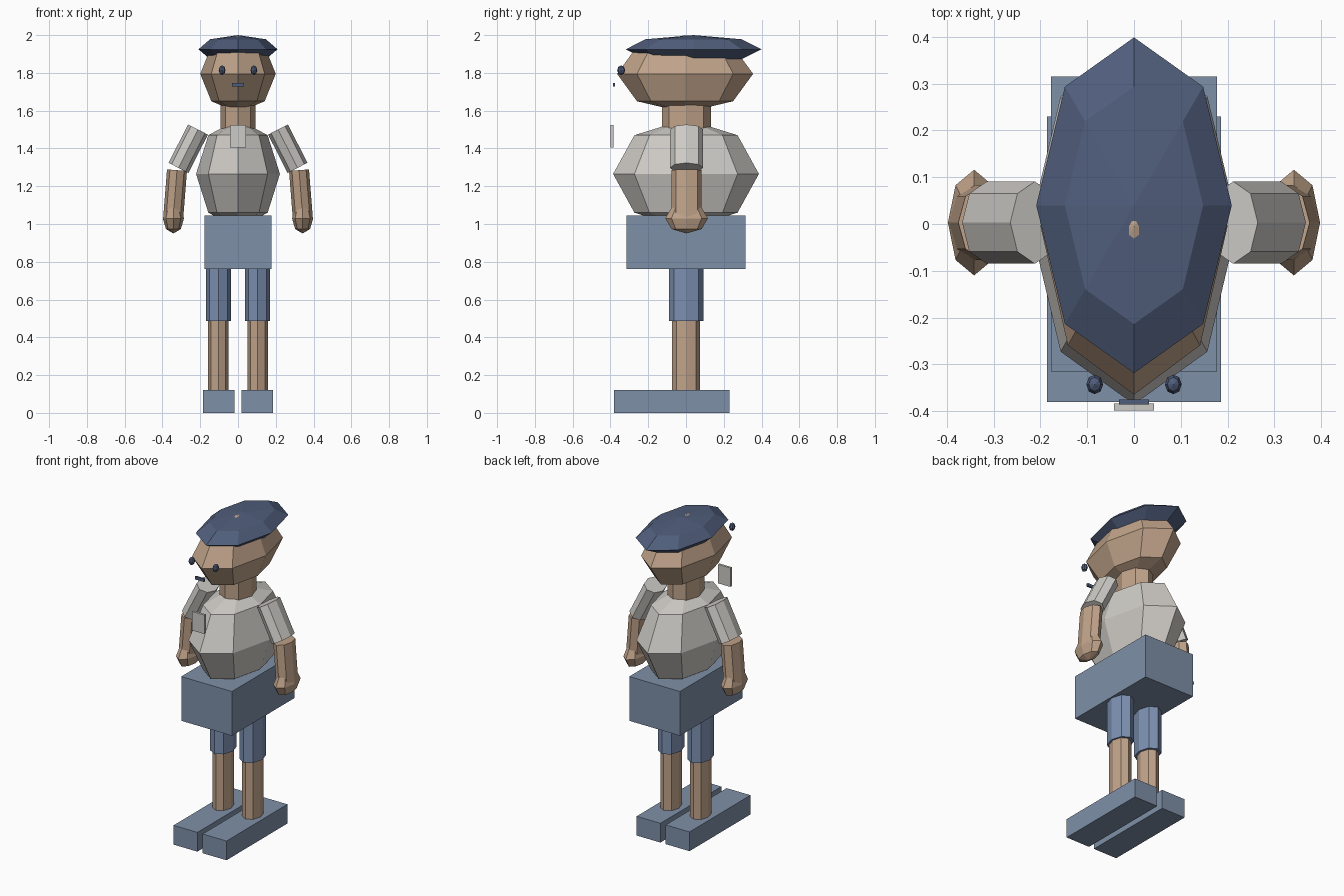
import bpy, bmesh, math
from mathutils import Matrix, Vector

if "Cube" in bpy.data.objects:
    bpy.data.objects.remove(bpy.data.objects["Cube"])


def material(name, rgb):
    m = bpy.data.materials.new(name)
    lin = [(c / 255 / 12.92) if c < 10 else ((c / 255 + 0.055) / 1.055) ** 2.4 for c in rgb]
    m.diffuse_color = (*lin, 1)
    m.use_nodes = True
    m.node_tree.nodes["Principled BSDF"].inputs["Base Color"].default_value = m.diffuse_color
    return m


SKIN = material("skin tan", (192, 163, 138))
SHIRT = material("shirt grey", (206, 203, 198))
SLATE = material("slate blue", (126, 144, 168))
DENIM = material("denim blue", (124, 144, 178))
NAVY = material("navy blue", (80, 94, 124))


def finish(name, bm, mat):
    bmesh.ops.recalc_face_normals(bm, faces=bm.faces)
    me = bpy.data.meshes.new(name)
    bm.to_mesh(me)
    bm.free()
    me.materials.append(mat)
    ob = bpy.data.objects.new(name, me)
    bpy.context.collection.objects.link(ob)
    return ob


def ball(name, center, radii, mat):
    """Eight-sided, four-ring faceted ellipsoid."""
    bm = bmesh.new()
    bmesh.ops.create_uvsphere(bm, u_segments=8, v_segments=4, radius=1)
    bm.transform(Matrix.Translation(center) @ Matrix.Diagonal((*radii, 1)))
    return finish(name, bm, mat)


def box(name, lo, hi, mat):
    bm = bmesh.new()
    bmesh.ops.create_cube(bm, size=1)
    lo, hi = Vector(lo), Vector(hi)
    bm.transform(Matrix.Translation((lo + hi) / 2) @ Matrix.Diagonal((*(hi - lo), 1)))
    return finish(name, bm, mat)


def limb(name, a, b, rx, ry, mat):
    """Eight-sided oval tube from a up to b, leaning only sideways."""
    a, b = Vector(a), Vector(b)
    d = b - a
    bm = bmesh.new()
    bmesh.ops.create_cone(bm, cap_ends=True, segments=8, radius1=1, radius2=1, depth=1)
    lean = Matrix.Rotation(math.atan2(d.x, d.z), 4, 'Y')
    bm.transform(Matrix.Translation((a + b) / 2) @ lean @ Matrix.Diagonal((rx, ry, d.length, 1)))
    return finish(name, bm, mat)


# Head, cap and neck
ball("head", (0, -0.005, 1.795), (0.2, 0.36, 0.205), SKIN)
ball("cap", (0, 0.04, 1.925), (0.209, 0.359, 0.075), NAVY)
limb("neck", (0, 0.002, 1.5), (0, 0.002, 1.66), 0.093, 0.13, SKIN)
box("mouth", (-0.032, -0.386, 1.727), (0.032, -0.375, 1.746), NAVY)

# Torso, collar plate and hips
ball("torso", (0, 0, 1.265), (0.222, 0.386, 0.29), SHIRT)
box("collar_plate", (-0.043, -0.399, 1.405), (0.043, -0.384, 1.525), SHIRT)
box("hips", (-0.178, -0.315, 0.763), (0.178, 0.315, 1.044), SLATE)

# Paired parts
for side, s in (("left", -1), ("right", 1)):
    ball(f"{side}_eye", (s * 0.084, -0.343, 1.814), (0.018, 0.021, 0.026), NAVY)
    limb(f"{side}_sleeve", (s * 0.315, 0.003, 1.297), (s * 0.212, 0.003, 1.5),
         0.059, 0.088, SHIRT)
    limb(f"{side}_forearm", (s * 0.344, 0.003, 1.02), (s * 0.323, 0.003, 1.285),
         0.053, 0.08, SKIN)
    ball(f"{side}_hand", (s * 0.342, 0.003, 1.03), (0.056, 0.113, 0.08), SKIN)
    limb(f"{side}_shorts_leg", (s * 0.103, 0.001, 0.487), (s * 0.103, 0.001, 0.8),
         0.067, 0.092, DENIM)
    limb(f"{side}_shin", (s * 0.104, 0.001, 0.1), (s * 0.104, 0.001, 0.5),
         0.055, 0.074, SKIN)
    xs = sorted((s * 0.0185, s * 0.186))
    box(f"{side}_shoe", (xs[0], -0.381, 0), (xs[1], 0.23, 0.122), SLATE)
